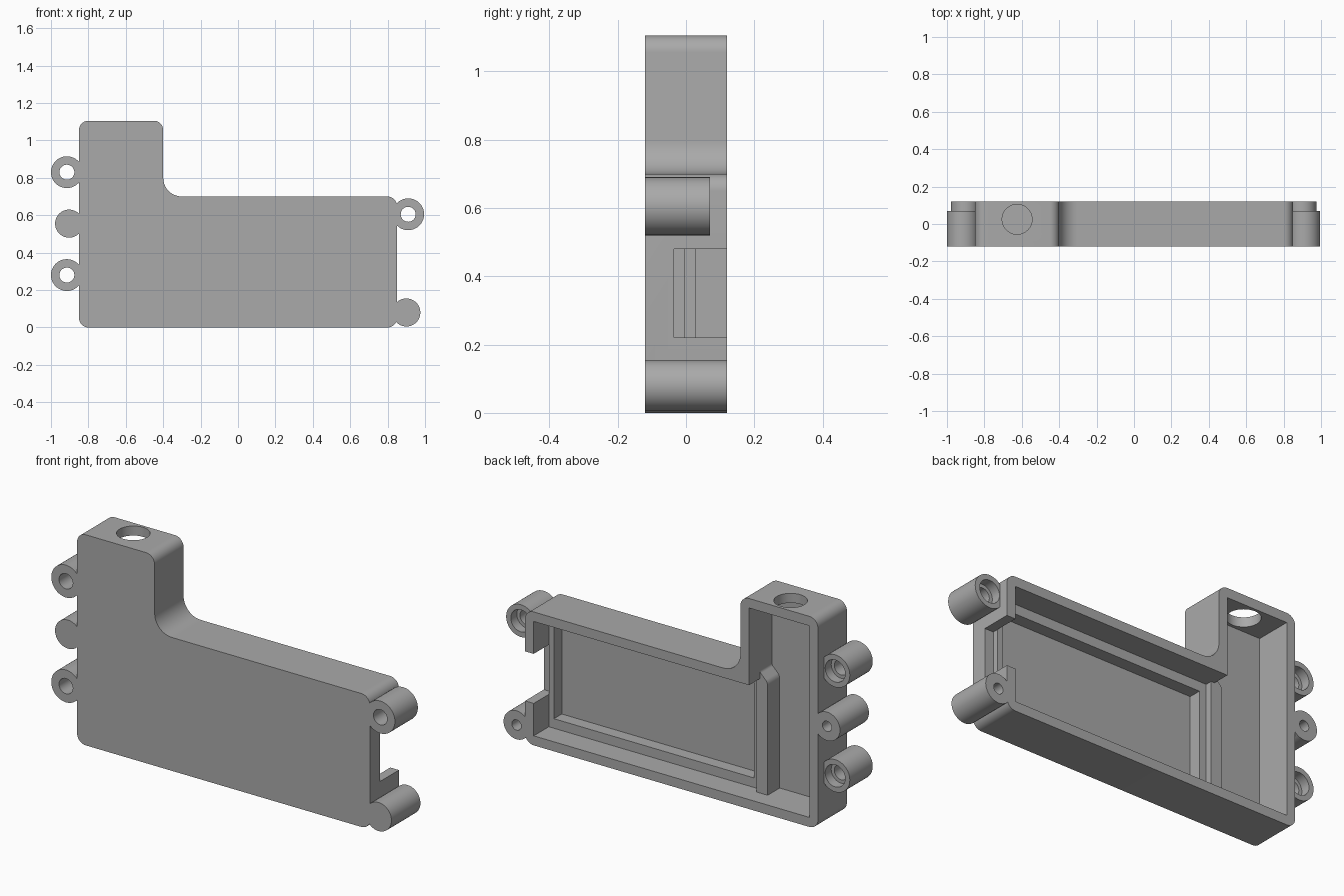
import bpy
import bmesh
import math
from mathutils import Vector

if "Cube" in bpy.data.objects:
    bpy.data.objects.remove(bpy.data.objects["Cube"], do_unlink=True)

grey = bpy.data.materials.new("matte grey")
grey.use_nodes = True
grey.diffuse_color = (0.4, 0.4, 0.4, 1)
grey.node_tree.nodes["Principled BSDF"].inputs["Base Color"].default_value = (0.4, 0.4, 0.4, 1)

FRONT, BACK, WALL = -0.12, 0.12, 0.05
FLOOR, LEDGE, RIDGE = -0.07, -0.005, 0.03   # depths of the interior levels
BEYOND = 0.2                                # cutters overshoot the open back


def finish(bm, name):
    bmesh.ops.recalc_face_normals(bm, faces=bm.faces)
    mesh = bpy.data.meshes.new(name)
    bm.to_mesh(mesh)
    bm.free()
    mesh.materials.append(grey)
    obj = bpy.data.objects.new(name, mesh)
    bpy.context.collection.objects.link(obj)
    return obj


def rounded(corners, steps=10):
    """Turn (x, z, radius) corners into an outline with tangent arcs."""
    out = []
    for i, (x, z, r) in enumerate(corners):
        p = Vector((x, z))
        if r == 0:
            out.append(p)
            continue
        a = (Vector(corners[i - 1][:2]) - p).normalized()
        b = (Vector(corners[(i + 1) % len(corners)][:2]) - p).normalized()
        half = a.angle(b) / 2
        centre = p + (a + b).normalized() * r / math.sin(half)
        start = p + a * r / math.tan(half) - centre
        end = p + b * r / math.tan(half) - centre
        sweep = start.angle(end)
        for k in range(steps + 1):
            t = k / steps
            out.append(centre + (start * math.sin((1 - t) * sweep)
                                 + end * math.sin(t * sweep)) / math.sin(sweep))
    return out


def prism(name, corners, y0, y1):
    bm = bmesh.new()
    face = bm.faces.new([bm.verts.new((p.x, y0, p.y)) for p in rounded(corners)])
    new = bmesh.ops.extrude_face_region(bm, geom=[face])["geom"]
    bmesh.ops.translate(bm, vec=(0, y1 - y0, 0),
                        verts=[v for v in new if isinstance(v, bmesh.types.BMVert)])
    return finish(bm, name)


def block(name, x0, x1, z0, z1, y0):
    return prism(name, [(x0, z0, 0), (x1, z0, 0), (x1, z1, 0), (x0, z1, 0)], y0, BEYOND)


def smooth(obj):
    bpy.ops.object.select_all(action='DESELECT')
    obj.select_set(True)
    bpy.context.view_layer.objects.active = obj
    bpy.ops.object.shade_smooth_by_angle(angle=math.radians(30))


def carve(obj, cutters):
    for cutter in cutters:
        mod = obj.modifiers.new("cut", 'BOOLEAN')
        mod.operation, mod.solver, mod.object = 'DIFFERENCE', 'EXACT', cutter
    bpy.context.view_layer.update()
    result = bpy.data.meshes.new_from_object(
        obj.evaluated_get(bpy.context.evaluated_depsgraph_get()))
    obj.modifiers.clear()
    obj.data = result
    for cutter in cutters:
        bpy.data.objects.remove(cutter, do_unlink=True)


def lathe(name, profile, x, z):
    """Revolve a (radius, y) profile about an axis running front to back."""
    bm = bmesh.new()
    verts = [bm.verts.new((r, y, 0)) for r, y in profile]
    edges = [bm.edges.new(pair) for pair in zip(verts, verts[1:])]
    bmesh.ops.spin(bm, geom=verts + edges, axis=(0, 1, 0), cent=(0, 0, 0),
                   angle=math.tau, steps=48, use_duplicate=False)
    bmesh.ops.remove_doubles(bm, verts=bm.verts, dist=0.0001)
    obj = finish(bm, name)
    obj.location = (x, 0, z)
    smooth(obj)


# L-shaped shell with softened outer corners
shell = prism("enclosure_shell", [
    (-0.85, 0, 0.05), (0.85, 0, 0.05), (0.85, 0.7, 0.05),
    (-0.4, 0.7, 0.1), (-0.4, 1.105, 0.05), (-0.85, 1.105, 0.05)], FRONT, BACK)

# Interior, cut in steps from the open back
left, right, low, mid, high = -0.85 + WALL, 0.85 - WALL, WALL, 0.7 - WALL, 1.105 - WALL
inner = -0.4 - WALL
opening = prism("opening_cutter", [
    (left, low, 0), (right, low, 0), (right, mid, 0),
    (inner, mid, 0), (inner, high, 0), (left, high, 0)], RIDGE, BEYOND)
ledge_recess = block("ledge_cutter", -0.43, right, low, mid, LEDGE)
pocket = block("pocket_cutter", -0.39, 0.77, 0.1, 0.6, FLOOR)
channel = prism("channel_cutter", [
    (left, low, 0), (-0.495, low, 0), (-0.495, 0.64, 0.04),
    (inner, 0.685, 0.02), (inner, high, 0), (left, high, 0)], FLOOR, BEYOND)
side_notch = block("notch_cutter", right, 0.95, 0.22, 0.48, -0.035)

# Cable hole through the top of the tower
bm = bmesh.new()
bmesh.ops.create_cone(bm, cap_ends=True, segments=64, radius1=0.08, radius2=0.08, depth=0.2)
bmesh.ops.translate(bm, vec=(-0.625, 0.025, 1.1), verts=bm.verts)
cable_hole = finish(bm, "cable_hole_cutter")

carve(shell, [opening, ledge_recess, pocket, channel, side_notch, cable_hole])
smooth(shell)

# Screw bosses with a counterbored through hole
tube = [(0.085, FRONT), (0.085, 0.07), (0.058, 0.07), (0.058, 0.02),
        (0.04, 0.02), (0.04, FRONT), (0.085, FRONT)]
for name, x, z in [("upper_right_screw_boss", -0.915, 0.83),
                   ("lower_right_screw_boss", -0.915, 0.28),
                   ("left_screw_boss", 0.91, 0.605)]:
    lathe(name, tube, x, z)

# Full-depth pegs with a blind pilot hole at the back
peg = [(0, FRONT), (0.075, FRONT), (0.075, BACK), (0.027, BACK), (0.027, 0), (0, 0)]
for name, x, z in [("right_peg", -0.903, 0.555), ("left_peg", 0.9, 0.08)]:
    lathe(name, peg, x, z)
